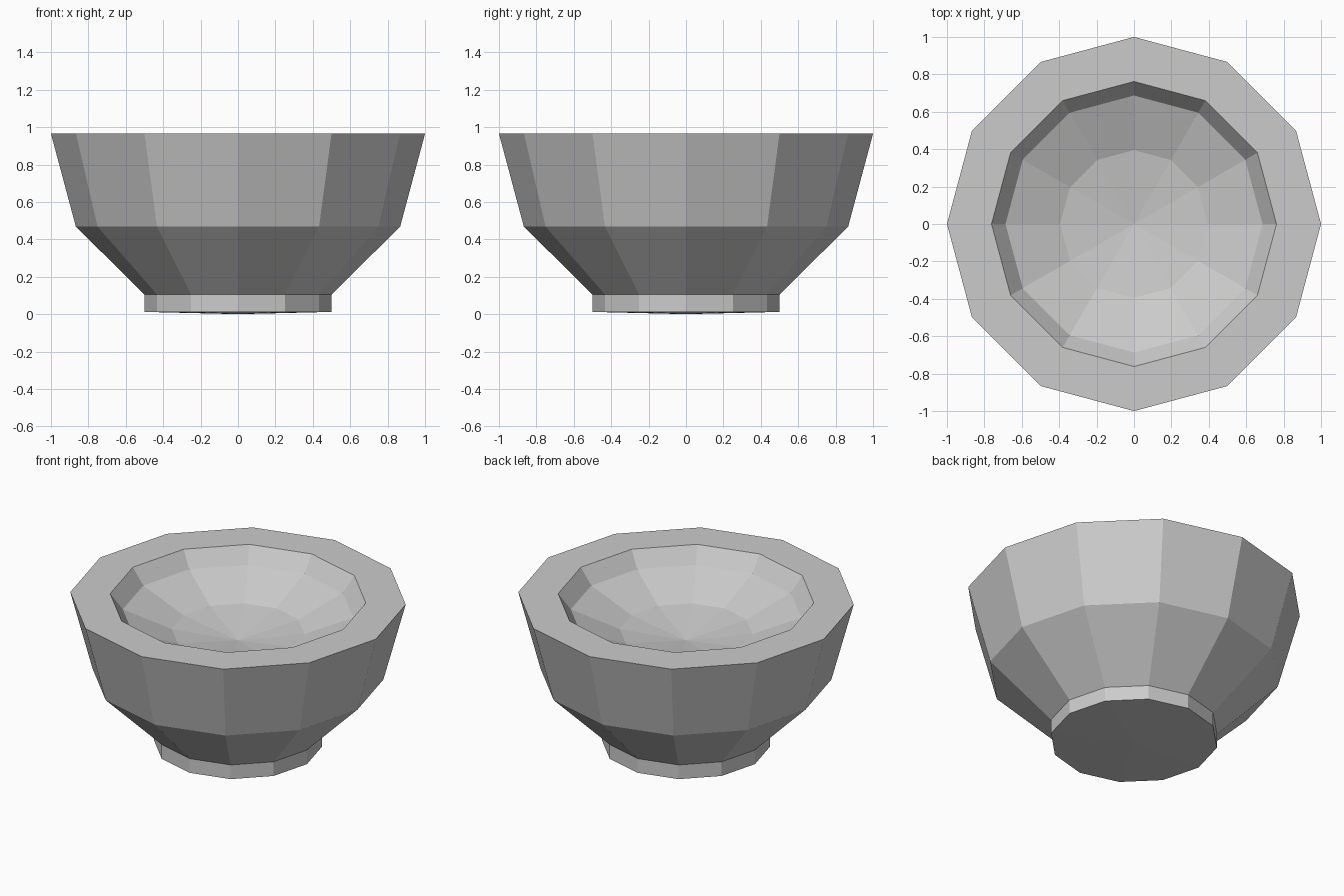
import bpy, bmesh
from math import cos, sin, tau

if "Cube" in bpy.data.objects:
    bpy.data.objects.remove(bpy.data.objects["Cube"])

SIDES = 12


def lathe(name, profile):
    """Revolve (radius, z) points into a flat-shaded 12-sided solid."""
    bm = bmesh.new()
    rings = []
    for r, z in profile:
        if r == 0:
            rings.append([bm.verts.new((0, 0, z))] * SIDES)
        else:
            rings.append([bm.verts.new((r * cos(tau * i / SIDES), r * sin(tau * i / SIDES), z))
                          for i in range(SIDES)])
    for a, b in zip(rings, rings[1:]):
        for i in range(SIDES):
            j = (i + 1) % SIDES
            corners = dict.fromkeys((a[i], a[j], b[j], b[i]))
            bm.faces.new(list(corners))
    bmesh.ops.recalc_face_normals(bm, faces=bm.faces[:])
    mesh = bpy.data.meshes.new(name)
    bm.to_mesh(mesh)
    bm.free()
    obj = bpy.data.objects.new(name, mesh)
    bpy.context.collection.objects.link(obj)
    return obj


# Bowl: slightly domed underside, foot, flared wall, thick rim, shallow hollow
lathe("bowl", [
    (0, 0), (0.5, 0.012), (0.5, 0.105),
    (0.867, 0.468), (1.0, 0.965),
    (0.762, 0.965), (0.687, 0.865), (0.395, 0.748), (0, 0.69),
])
